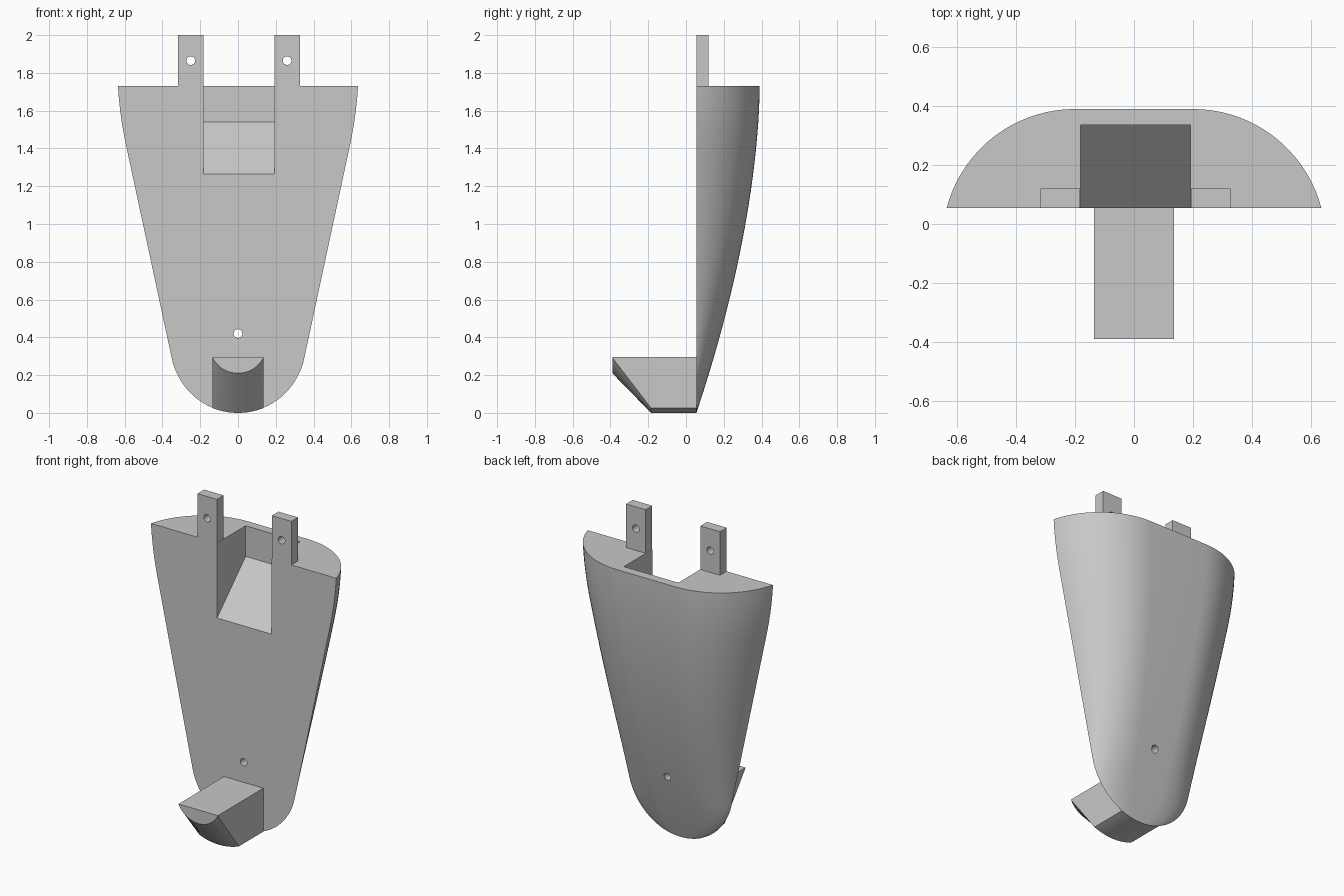
import bpy, bmesh, math
from mathutils import Matrix

if "Cube" in bpy.data.objects:
    bpy.data.objects.remove(bpy.data.objects["Cube"], do_unlink=True)

FRONT = 0.055      # plane of the flat front
TOP = 1.73         # height of the main shell
HALF = 0.635       # half width at the top
DEPTH = 0.335      # depth at the top
SHIFT = 0.005      # notch and tabs sit slightly off centre

grey = bpy.data.materials.new("plain_grey")
grey.use_nodes = True
colour = (0.58, 0.58, 0.58, 1)
grey.diffuse_color = colour
grey.node_tree.nodes["Principled BSDF"].inputs["Base Color"].default_value = colour


def finish(bm, name):
    bmesh.ops.recalc_face_normals(bm, faces=bm.faces)
    mesh = bpy.data.meshes.new(name)
    bm.to_mesh(mesh)
    bm.free()
    mesh.materials.append(grey)
    obj = bpy.data.objects.new(name, mesh)
    bpy.context.collection.objects.link(obj)
    return obj


def activate(obj):
    bpy.ops.object.select_all(action='DESELECT')
    obj.select_set(True)
    bpy.context.view_layer.objects.active = obj


def loft(sections, name):
    """Skin matching closed sections and cap both ends."""
    bm = bmesh.new()
    rings = [[bm.verts.new(p) for p in s] for s in sections]
    n = len(rings[0])
    for a, b in zip(rings, rings[1:]):
        for i in range(n):
            j = (i + 1) % n
            bm.faces.new((a[i], a[j], b[j], b[i]))
    bm.faces.new(rings[0])
    bm.faces.new(rings[-1])
    return finish(bm, name)


def box(name, x0, x1, y0, y1, z0, z1):
    return loft([[(x0, y0, z), (x1, y0, z), (x1, y1, z), (x0, y1, z)] for z in (z0, z1)], name)


def hole(x, z):
    bm = bmesh.new()
    turn = Matrix.Translation((x, 0, z)) @ Matrix.Rotation(math.pi / 2, 4, 'X')
    bmesh.ops.create_cone(bm, cap_ends=True, segments=24, radius1=0.023,
                          radius2=0.023, depth=2, matrix=turn)
    return finish(bm, "hole_cutter")


def cut(obj, cutter):
    cutter.hide_render = True
    mod = obj.modifiers.new("cut", 'BOOLEAN')
    mod.operation = 'DIFFERENCE'
    mod.solver = 'EXACT'
    mod.object = cutter
    activate(obj)
    bpy.ops.object.modifier_apply(modifier=mod.name)
    bpy.data.objects.remove(cutter, do_unlink=True)


def smooth(obj):
    activate(obj)
    bpy.ops.object.shade_smooth_by_angle(angle=math.radians(30))


# Shell: tapering sections with a rounded foot and a flat front
def half_width(z):
    if z < 0.3:
        return 0.36 * math.sqrt(1 - (1 - z / 0.37) ** 2)
    w = 0.353 + 0.2146 * (z - 0.3)
    return w - 0.255 * max(0, z - 1.42) ** 2


def depth(z):
    return DEPTH * (1 - (1 - z / TOP) ** 1.73)


# Unit section: flat middle of the back with an arc to each side
STEPS = 18
start = math.asin(0.115 / 0.45)
arc = []
for i in range(STEPS + 1):
    t = start + (math.pi / 2 - start) * i / STEPS
    arc.append(((0.2 + 0.45 * math.cos(t)) / HALF, (0.45 * math.sin(t) - 0.115) / DEPTH))
arc[0] = (1, 0)
unit = arc + [(-x, y) for x, y in reversed(arc)]

heights = [0.3 * (i / 14) ** 2 for i in range(1, 15)]
heights += [0.3 + (TOP - 0.3) * i / 24 for i in range(1, 25)]
bm = bmesh.new()
tip = bm.verts.new((0, FRONT, 0))
rings = [[bm.verts.new((x * half_width(z), FRONT + y * depth(z), z)) for x, y in unit]
         for z in heights]
for a, b in zip(rings, rings[1:]):
    for i in range(len(unit) - 1):
        bm.faces.new((a[i], a[i + 1], b[i + 1], b[i]))
for i in range(len(unit) - 1):
    bm.faces.new((tip, rings[0][i + 1], rings[0][i]))
bm.faces.new(rings[-1])
bm.faces.new([tip] + [r[0] for r in rings] + [r[-1] for r in reversed(rings)])
shell = finish(bm, "shell")

# Notch with a sloping floor, open at the front and top
slope = (1.54 - 1.265) / 0.28
profile = [(FRONT - 0.1, 1.265 - 0.1 * slope), (FRONT + 0.28, 1.54),
           (FRONT + 0.28, 1.9), (FRONT - 0.1, 1.9)]
notch = loft([[(x + SHIFT, y, z) for y, z in profile] for x in (-0.187, 0.187)], "notch_cutter")
cut(shell, notch)
cut(shell, hole(0, 0.42))
smooth(shell)

# Mounting tabs, each with a hole
for side, name in ((1, "left_tab"), (-1, "right_tab")):
    x = SHIFT + side * 0.255
    tab = box(name, x - 0.067, x + 0.067, FRONT, 0.12, TOP, 2)
    cut(tab, hole(x, 1.865))
    smooth(tab)


# Foot hook: flat top, rounded underside rising toward the front
def hook_section(y, low, radius):
    pts = [(-0.135, y, 0.295), (0.135, y, 0.295)]
    for i in range(17):
        x = 0.135 - 0.27 * i / 16
        z = low + radius - math.sqrt(radius ** 2 - x ** 2)
        pts.append((x, y, min(z, 0.293)))
    return pts


hook = loft([hook_section(-0.39, 0.21, 0.152), hook_section(-0.185, 0, 0.367),
             hook_section(FRONT, 0, 0.367)], "foot_hook")
smooth(hook)
